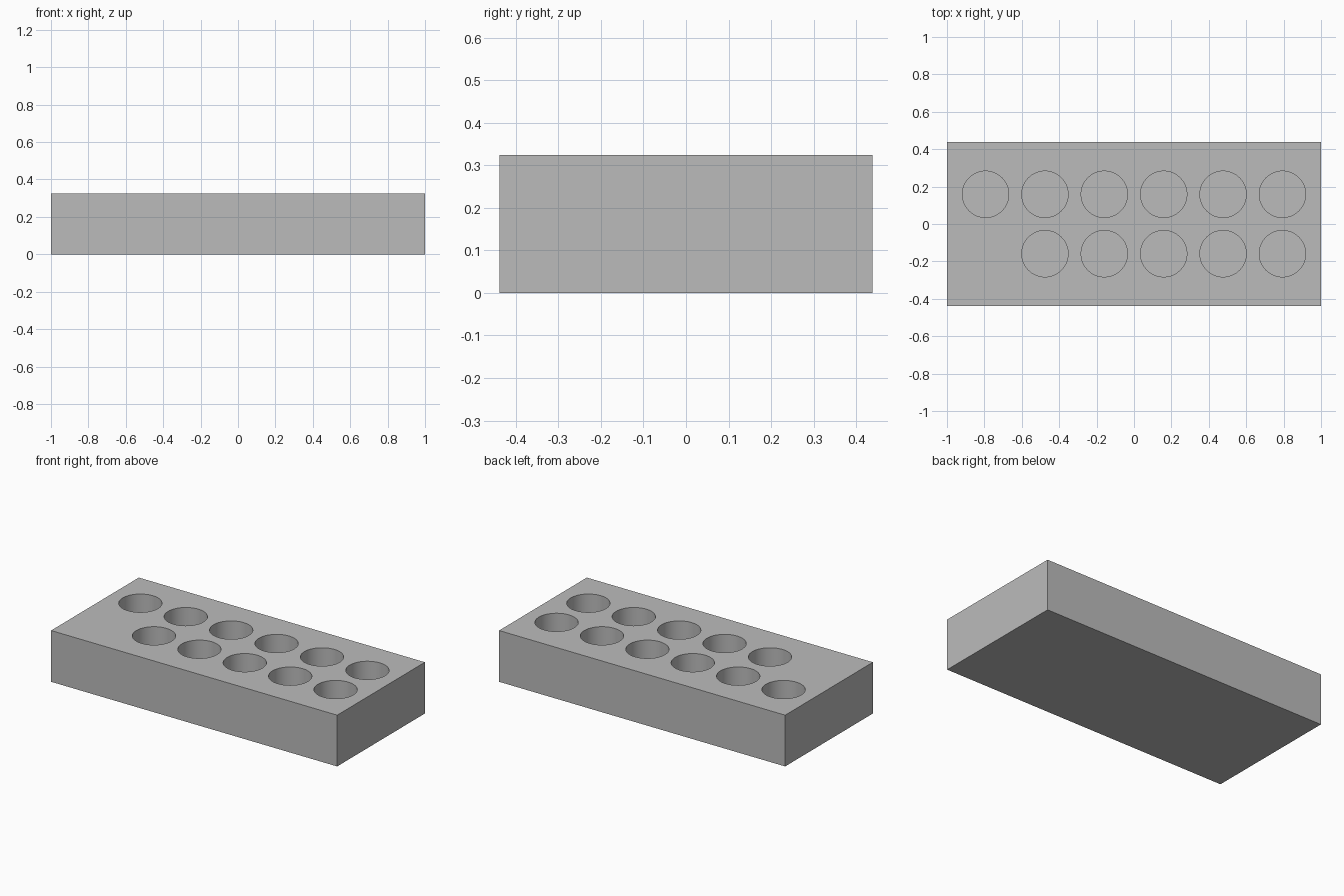
import bpy
import math

cube = bpy.data.objects.get("Cube")
if cube:
    bpy.data.objects.remove(cube, do_unlink=True)

LENGTH, WIDTH, HEIGHT = 2.0, 0.876, 0.324
PITCH, RADIUS, FLOOR = 0.3175, 0.124, 0.05

grey = bpy.data.materials.new("plain grey")
grey.use_nodes = True
colour = (0.5, 0.5, 0.5, 1)
grey.diffuse_color = colour
grey.node_tree.nodes["Principled BSDF"].inputs["Base Color"].default_value = colour

# Solid rectangular block
bpy.ops.mesh.primitive_cube_add(size=1, location=(0, 0, HEIGHT / 2))
block = bpy.context.object
block.name = "rack_block"
block.scale = (LENGTH, WIDTH, HEIGHT)
bpy.ops.object.transform_apply(location=True, rotation=False, scale=True)
block.data.materials.append(grey)

# Round pocket cutters: two rows of six, front left-hand corner kept solid
cutters = []
for row in range(2):
    for col in range(6):
        if row == 0 and col == 0:
            continue
        x, y = (col - 2.5) * PITCH, (row - 0.5) * PITCH
        bpy.ops.mesh.primitive_cylinder_add(
            vertices=64, radius=RADIUS, depth=HEIGHT, location=(x, y, FLOOR + HEIGHT / 2))
        cutter = bpy.context.object
        cutter.data.materials.append(grey)
        cutters.append(cutter)
bpy.ops.object.select_all(action='DESELECT')
for cutter in cutters:
    cutter.select_set(True)
bpy.context.view_layer.objects.active = cutters[0]
bpy.ops.object.join()
cutter = bpy.context.object
cutter.name = "pocket_cutter"

# Cut the pockets, then discard the helper
cut = block.modifiers.new("pockets", 'BOOLEAN')
cut.operation = 'DIFFERENCE'
cut.solver = 'EXACT'
cut.object = cutter
bpy.ops.object.select_all(action='DESELECT')
block.select_set(True)
bpy.context.view_layer.objects.active = block
bpy.ops.object.modifier_apply(modifier=cut.name)
bpy.data.objects.remove(cutter, do_unlink=True)

# Smooth pocket walls with sharp rims
bpy.ops.object.shade_smooth_by_angle(angle=math.radians(30))
